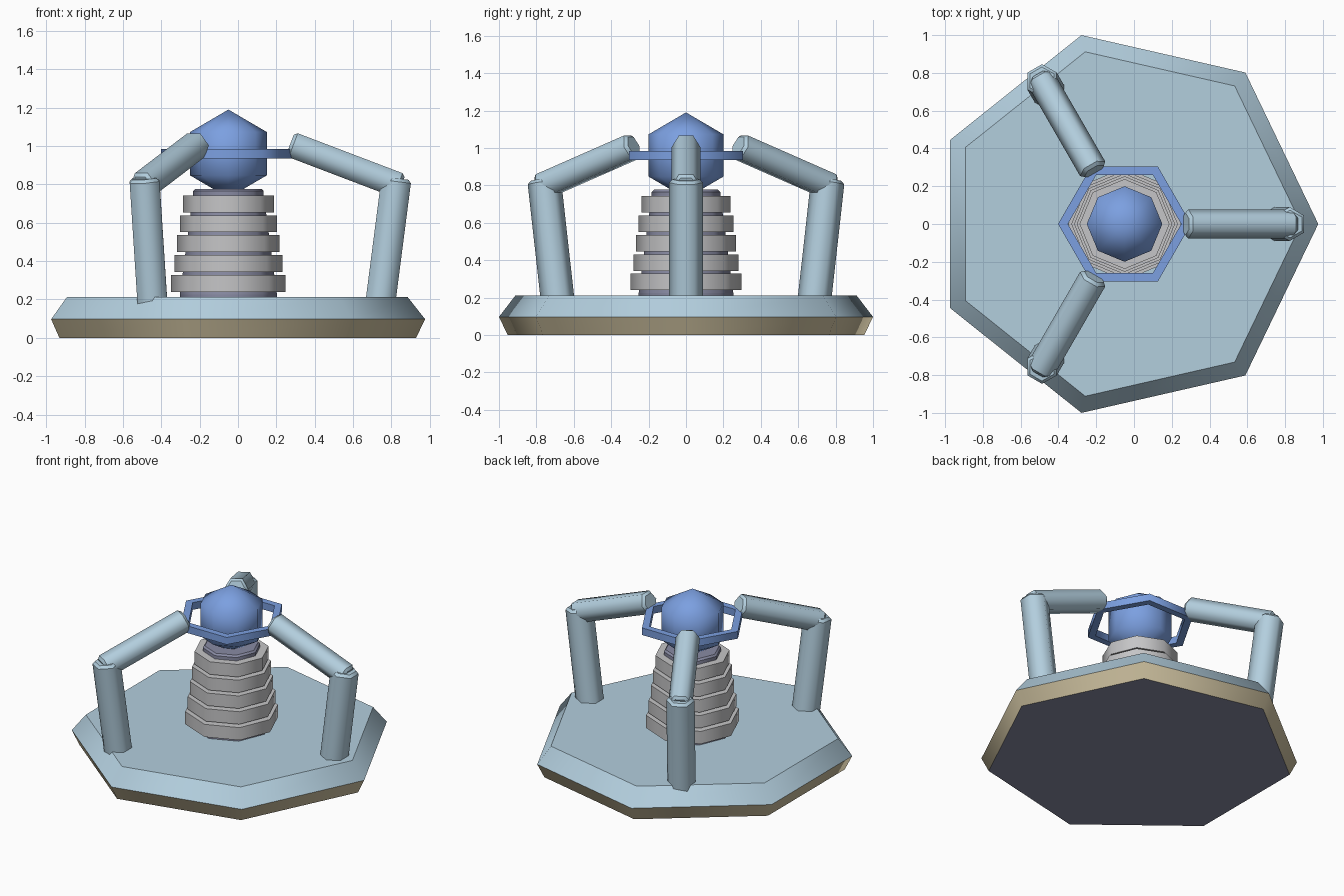
import bpy, bmesh, math
from mathutils import Matrix, Vector

if "Cube" in bpy.data.objects:
    bpy.data.objects.remove(bpy.data.objects["Cube"])

CX = -0.05  # common vertical axis of all parts


def mat(name, rgb):
    m = bpy.data.materials.new(name)
    m.diffuse_color = (*rgb, 1)
    m.use_nodes = True
    m.node_tree.nodes["Principled BSDF"].inputs["Base Color"].default_value = m.diffuse_color
    return m


PALE = mat("pale_blue", (0.45, 0.62, 0.73))
SAND = mat("sand", (0.60, 0.52, 0.34))
GREY = mat("light_grey", (0.56, 0.56, 0.57))
SLATE = mat("slate", (0.25, 0.26, 0.37))
BLUE = mat("blue", (0.20, 0.35, 0.75))


def lathe(name, profile, sides, mats, rot=0.0, matrix=None, closed=False):
    """Spin an (r, z) profile; rims stay sharp, the sides shade smooth."""
    bm = bmesh.new()
    rings = []
    for r, z in profile:
        rings.append([bm.verts.new((r * math.cos(rot + 2 * math.pi * i / sides),
                                    r * math.sin(rot + 2 * math.pi * i / sides), z))
                      for i in range(sides)])
    pairs = list(zip(rings, rings[1:]))
    if closed:
        pairs.append((rings[-1], rings[0]))
    for a, b in pairs:
        for i in range(sides):
            j = (i + 1) % sides
            bm.faces.new((a[i], a[j], b[j], b[i]))
    if not closed:
        bm.faces.new(rings[0][::-1])
        bm.faces.new(rings[-1])
    for f in bm.faces:
        f.smooth = True
    for ring in rings:
        for i in range(sides):
            bm.edges.get((ring[i], ring[(i + 1) % sides])).smooth = False
    bmesh.ops.recalc_face_normals(bm, faces=bm.faces)
    me = bpy.data.meshes.new(name)
    bm.to_mesh(me)
    bm.free()
    for m in mats:
        me.materials.append(m)
    ob = bpy.data.objects.new(name, me)
    bpy.context.collection.objects.link(ob)
    ob.matrix_world = matrix or Matrix.Translation((CX, 0, 0))
    return ob


# Seven-sided base: slate underside, sand lower band, pale blue above
base = lathe("base", [(0.978, 0), (1.0256, 0.097), (0.935, 0.212)], 7, [PALE, SAND, SLATE])
for p in base.data.polygons:
    p.material_index = 2 if p.center.z < 0.01 else 1 if p.center.z < 0.097 else 0

# Tapered core with stacked rings
lathe("column_core", [(0.253, 0.2), (0.253, 0.225), (0.184, 0.745), (0.184, 0.765), (0.172, 0.777)],
      8, [SLATE])
for i, r in enumerate((0.298, 0.282, 0.267, 0.253, 0.238)):
    z = 0.24 + 0.1035 * i
    lathe(f"column_ring_{i + 1}", [(r, z), (r, z + 0.088)], 8, [GREY])

# Faceted orb and the hexagonal halo around it
bm = bmesh.new()
bmesh.ops.create_uvsphere(bm, u_segments=8, v_segments=3, radius=0.23)
bmesh.ops.delete(bm, geom=list(bm.verts), context='VERTS')
bot, top = bm.verts.new((0, 0, -0.23)), bm.verts.new((0, 0, 0.23))
belt = [[bm.verts.new((0.2 * math.cos(i * math.pi / 4), 0.2 * math.sin(i * math.pi / 4), z))
         for i in range(8)] for z in (-0.113, 0.113)]
for i in range(8):
    j = (i + 1) % 8
    bm.faces.new((bot, belt[0][j], belt[0][i]))
    bm.faces.new((belt[0][i], belt[0][j], belt[1][j], belt[1][i]))
    bm.faces.new((top, belt[1][i], belt[1][j]))
for f in bm.faces:
    f.smooth = True
me = bpy.data.meshes.new("orb")
bm.to_mesh(me)
bm.free()
me.materials.append(BLUE)
orb = bpy.data.objects.new("orb", me)
orb.location = (CX, 0, 0.96)
bpy.context.collection.objects.link(orb)

lathe("halo", [(0.30, 0.935), (0.352, 0.935), (0.352, 0.985), (0.30, 0.985)], 6, [BLUE], closed=True)


def strut(name, start, end, radius, angle):
    """Chamfered six-sided bar between two (r, z) points in the plane at this angle."""
    def point(p):
        return Vector((CX + p[0] * math.cos(angle), p[0] * math.sin(angle), p[1]))
    a, b = point(start), point(end)
    length = (b - a).length
    w = (b - a) / length
    v = Vector((-math.sin(angle), math.cos(angle), 0))
    u = v.cross(w)
    m = Matrix((u, v, w)).transposed().to_4x4()
    m.translation = a
    c = 0.017
    lathe(name, [(radius - c, 0), (radius, c), (radius, length - c), (radius - c, length)],
          6, [PALE], math.pi / 2, m)


# Three bent arms
for k in range(3):
    ang = k * 2 * math.pi / 3
    strut(f"arm_lower_{k + 1}", (0.788, 0.15), (0.876, 0.832), 0.09, ang)
    strut(f"arm_upper_{k + 1}", (0.90, 0.79), (0.322, 1.01), 0.077, ang)
